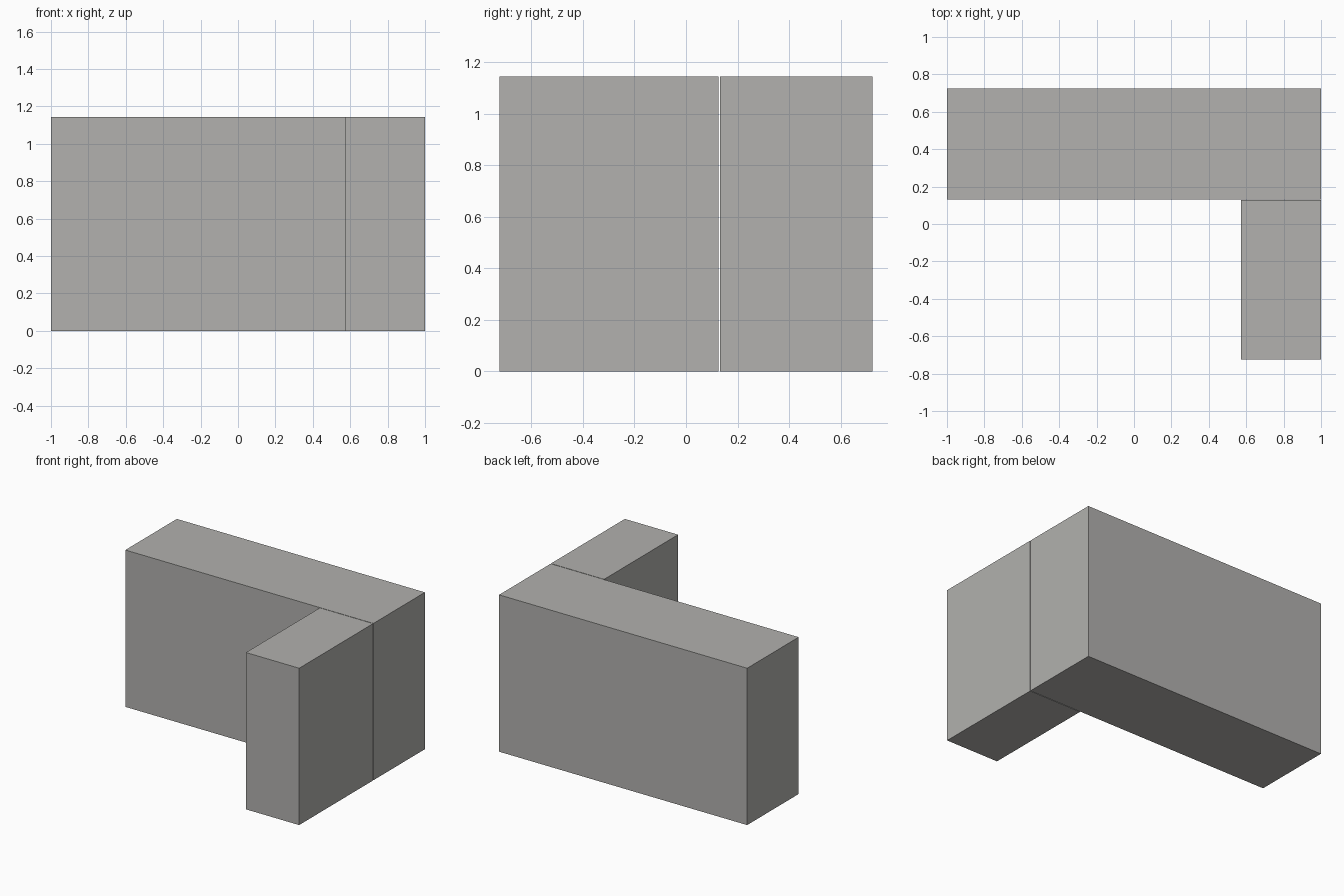
import bpy

if "Cube" in bpy.data.objects:
    bpy.data.objects.remove(bpy.data.objects["Cube"])

HEIGHT = 1.143

# Dark warm grey shared by both blocks
grey = bpy.data.materials.new("dark_grey")
grey.diffuse_color = (0.445, 0.44, 0.425, 1)
grey.use_nodes = True
grey.node_tree.nodes["Principled BSDF"].inputs["Base Color"].default_value = grey.diffuse_color


def block(name, x0, x1, y0, y1):
    """Box standing on the ground, spanning the given x and y ranges."""
    bpy.ops.mesh.primitive_cube_add(
        size=1, location=((x0 + x1) / 2, (y0 + y1) / 2, HEIGHT / 2))
    obj = bpy.context.object
    obj.name = name
    obj.scale = (x1 - x0, y1 - y0, HEIGHT)
    bpy.ops.object.transform_apply(location=False, rotation=False, scale=True)
    obj.data.materials.append(grey)
    return obj


# Long rear block
block("main_block", -1, 1, 0.131, 0.724)

# Short wing in front, with a hairline gap to the main block
block("side_wing", 0.571, 1, -0.724, 0.127)
